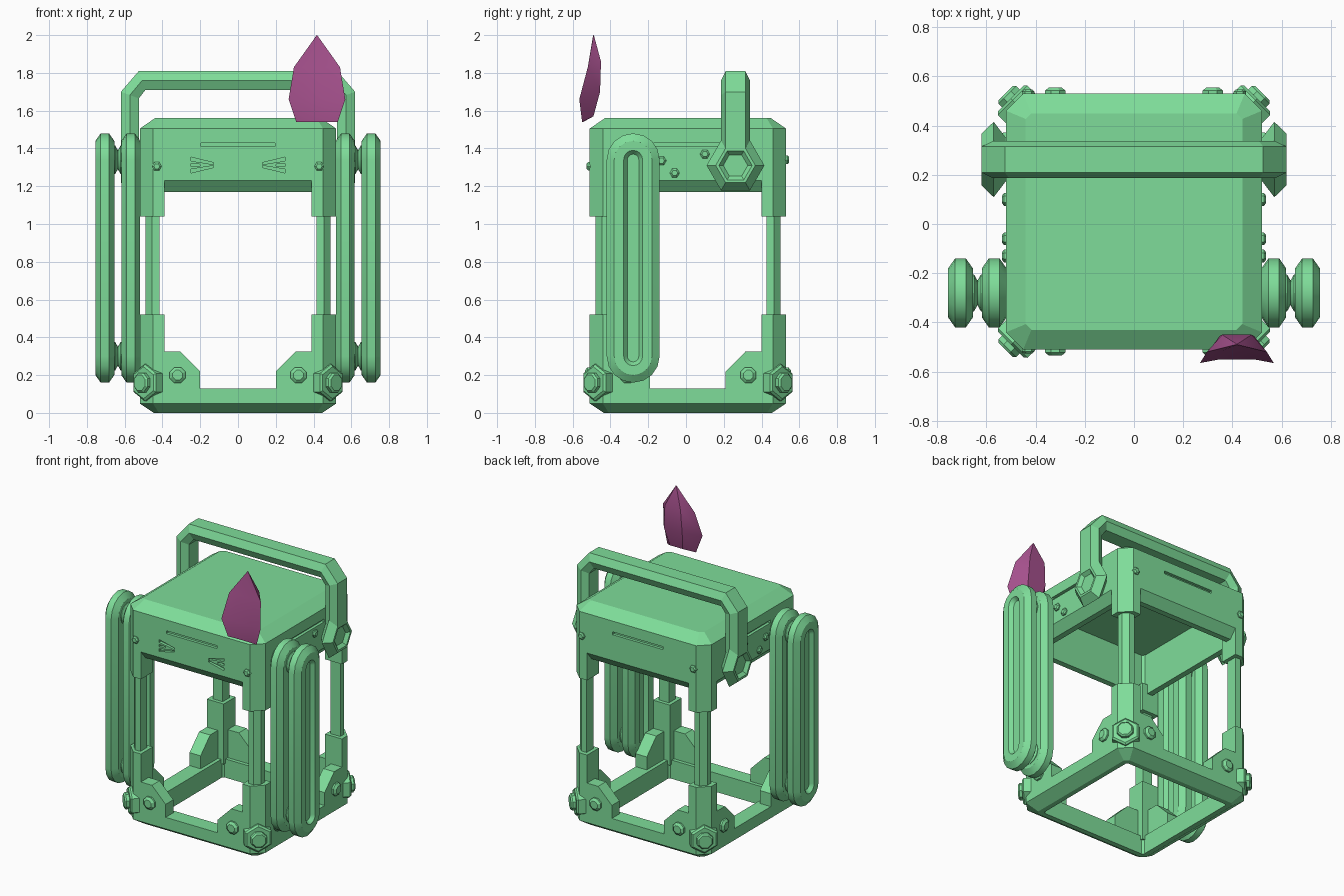
import bpy, bmesh, math
from mathutils import Vector

if "Cube" in bpy.data.objects:
    bpy.data.objects.remove(bpy.data.objects["Cube"], do_unlink=True)


def material(name, rgb):
    m = bpy.data.materials.new(name)
    m.use_nodes = True
    m.diffuse_color = (*rgb, 1)
    m.node_tree.nodes["Principled BSDF"].inputs["Base Color"].default_value = (*rgb, 1)
    return m


GREEN = material("mint green", (0.21, 0.72, 0.32))
PURPLE = material("plum purple", (0.37, 0.08, 0.26))
HALF, CY, CUT = 0.52, 0.01, 0.07     # frame half width, frame centre y, corner chamfer


def build(name, lofts, mat=GREEN, loop=False, smooth=0):
    """One object from several lofts; each loft is a list of point rings."""
    bm = bmesh.new()
    for rings in lofts:
        vs = [[bm.verts.new(p) for p in r] for r in rings]
        n = len(vs[0])
        pairs = list(zip(vs, vs[1:])) + ([(vs[-1], vs[0])] if loop else [])
        for a, b in pairs:
            for i in range(n):
                j = (i + 1) % n
                bm.faces.new((a[i], a[j], b[j], b[i]))
        if not loop:
            bm.faces.new(vs[0])
            bm.faces.new(vs[-1])
    bmesh.ops.recalc_face_normals(bm, faces=bm.faces)
    me = bpy.data.meshes.new(name)
    bm.to_mesh(me)
    bm.free()
    me.materials.append(mat)
    ob = bpy.data.objects.new(name, me)
    bpy.context.collection.objects.link(ob)
    if smooth:
        bpy.ops.object.select_all(action='DESELECT')
        ob.select_set(True)
        bpy.context.view_layer.objects.active = ob
        bpy.ops.object.shade_smooth_by_angle(angle=math.radians(smooth))
    return ob


def side(k, u, d, z):
    """Point on frame side k: u along the side, d outward from the centre."""
    a = k * math.pi / 2
    return Vector((u * math.cos(a) + d * math.sin(a),
                   CY + u * math.sin(a) - d * math.cos(a), z))


def square(inset, z):
    """Square ring of the frame with chamfered corners."""
    h, c = HALF - inset, max(CUT - 0.586 * inset, 0.012)
    return [side(k, u, h, z) for k in range(4) for u in (c - h, h - c)]


def turned(origin, axis, profile, sides=6, spin=0.0):
    """Rings of a turned part; profile is (distance along axis, radius)."""
    origin, axis = Vector(origin), Vector(axis).normalized()
    s = axis.cross(Vector((0, 0, 1))).normalized()
    up = s.cross(axis)
    angles = [spin + math.tau * i / sides for i in range(sides)]
    return [[origin + axis * d + (s * math.cos(a) + up * math.sin(a)) * r for a in angles]
            for d, r in profile]


def plate(k, outline, d0, d1):
    return [[side(k, u, d, z) for u, z in outline] for d in (d0, d1)]


# Hollow lid with bevelled top and bottom lip
lid = build("lid", [[square(*p) for p in (
    (0.09, 1.46), (0.09, 1.17), (0.05, 1.17), (0, 1.23), (0, 1.505), (0.08, 1.56))]])

# Engraved slots on every side and squinting eyes on the front
cuts = [plate(k, [(-0.195, 1.41), (0.195, 1.41), (0.195, 1.43), (-0.195, 1.43)],
              HALF - 0.02, HALF + 0.05) for k in range(4)]
upper = [(0.25, 0.042), (0.25, 0.022), (0.13, 0.003), (0.13, 0.013)]
middle = [(0.25, 0.008), (0.25, -0.008), (0.2, -0.004), (0.2, 0.004)]
for sx in (-1, 1):
    for stroke, flip in ((upper, 1), (middle, 1), (upper, -1)):
        cuts.append(plate(0, [(sx * u, 1.312 + flip * z) for u, z in stroke],
                          HALF - 0.02, HALF + 0.05))
cutter = build("engraving_cutter", cuts)
cutter.hide_render = True
mod = lid.modifiers.new("engraving", 'BOOLEAN')
mod.operation, mod.solver, mod.object = 'DIFFERENCE', 'EXACT', cutter
bpy.ops.object.select_all(action='DESELECT')
lid.select_set(True)
bpy.context.view_layer.objects.active = lid
bpy.ops.object.modifier_apply(modifier=mod.name)
bpy.data.objects.remove(cutter, do_unlink=True)

# Base ring
build("base_ring", [[square(*p) for p in (
    (0, 0.13), (0, 0.05), (0.075, 0), (0.11, 0), (0.11, 0.13))]], loop=True)


# Corner posts
def post(k, lo, hi, c, z0, z1):
    outline = [(lo, lo), (hi, lo), (hi, hi - c), (hi - c, hi), (lo, hi)]
    return [[side(k, u, d, z) for u, d in outline] for z in (z0, z1)]


for name, lo, hi, c, z0, z1 in (("upper_post", 0.39, HALF, CUT, 1.04, 1.235),
                                ("pole", 0.415, 0.49, 0.035, 0.5, 1.06),
                                ("lower_post", 0.39, HALF, CUT, 0.1, 0.52)):
    for k in range(4):
        build(f"{name}_{k + 1}", [post(k, lo, hi, c, z0, z1)])

# Gusset plates with bolts, and large bolts across the corners
gusset = [(0.39, 0.325), (0.305, 0.325), (0.2, 0.22), (0.2, 0.13), (0.39, 0.13)]
for k in range(4):
    out = side(k, 0, 1, 0) - side(k, 0, 0, 0)
    build(f"gussets_{k + 1}", [plate(k, [(s * u, z) for u, z in gusset], HALF - 0.085, HALF)
                               for s in (-1, 1)])
    build(f"gusset_bolts_{k + 1}",
          [turned(side(k, s * 0.32, HALF, 0.2), out,
                  [(-0.02, 0.045), (0.012, 0.045), (0.025, 0.028)], 8, math.pi / 8)
           for s in (-1, 1)])
    mid = HALF - CUT / 2
    diagonal = side(k, 1, 1, 0) - side(k, 0, 0, 0)
    build(f"corner_bolt_{k + 1}", [
        turned(side(k, mid, mid, 0.16), diagonal,
               [(-0.08, 0.098), (0.012, 0.098), (0.022, 0.085)], 6, math.pi / 6),
        turned(side(k, mid, mid, 0.16), diagonal,
               [(0, 0.055), (0.042, 0.055), (0.052, 0.045)], 8, math.pi / 8)])

# Small lid rivets
rivet = [(-0.02, 0.026), (0.008, 0.026), (0.016, 0.016)]
rivets = []
for sx in (-1, 1):
    for y, z in ((-0.13, 1.335), (-0.06, 1.27), (0.1, 1.37)):
        rivets.append(turned((sx * HALF, y, z), (sx, 0, 0), rivet))
    for sy, z in ((-1, 1.305), (1, 1.34)):
        rivets.append(turned((sx * 0.43, CY + sy * HALF, z), (0, sy, 0), rivet))
build("lid_rivets", rivets)

# Carrying handle with a six-sided section
half_path = [((0.62, 1.40), (0.525, 1.40)), ((0.62, 1.70), (0.525, 1.665)),
             ((0.525, 1.81), (0.49, 1.71))]
path = half_path + [tuple((-x, z) for x, z in p) for p in reversed(half_path)]
HY = 0.262
rings = []
for (ox, oz), (ix, iz) in path:
    mx, mz = (ox + ix) / 2, (oz + iz) / 2
    rings.append([(ox, HY - 0.052, oz), (ox, HY + 0.052, oz), (mx, HY + 0.076, mz),
                  (ix, HY + 0.052, iz), (ix, HY - 0.052, iz), (mx, HY - 0.076, mz)])
build("handle", [rings])


# Long rounded side loops, in pairs
def stadium(x, r, steps=8):
    pts = []
    for end in (0, 1):
        for i in range(steps + 1):
            a = math.pi * (end + i / steps)
            pts.append((x, -0.28 + r * math.cos(a),
                        0.82 + (0.52 if end == 0 else -0.52) + r * math.sin(a)))
    return pts


half = [(0.025, 0.03), (0.05, 0.05), (0.05, 0.1), (0.022, 0.14)]
loop_profile = [(-d, r) for d, r in half] + [(d, r) for d, r in reversed(half)]
for sx, label in ((1, "left"), (-1, "right")):
    # Handle hub
    build(f"handle_hub_{label}", [turned((0, HY, 1.31), (sx, 0, 0), [
        (0.5, 0.075), (0.522, 0.09), (0.57, 0.153), (0.62, 0.105),
        (0.62, 0.088), (0.598, 0.065)])])
    for part, cx in (("inner", 0.568), ("outer", 0.705)):
        build(f"{part}_loop_{label}",
              [[stadium(sx * (cx + d), r) for d, r in loop_profile]], smooth=30)
    # Spools joining each pair
    build(f"loop_spools_{label}", [turned((0, -0.28, z), (sx, 0, 0), [
        (0.6, 0.075), (0.622, 0.075), (0.636, 0.05), (0.65, 0.075), (0.67, 0.075)], 12)
        for z in (0.30, 1.34)], smooth=30)

# Pointed leaf-shaped flame: edge width, edge y, edge z, back width, back y, back z, front y
FX = 0.418
rows = [(0.11, -0.55, 1.54, 0.05, -0.49, 1.57, -0.545),
        (0.15, -0.565, 1.66, 0.07, -0.455, 1.70, -0.55),
        (0.122, -0.52, 1.83, 0.06, -0.45, 1.86, -0.515),
        (0.003, -0.49, 1.997, 0.001, -0.488, 2.0, -0.492)]
build("flame", [[[(FX - w, y, z), (FX - bw, by, bz), (FX + bw, by, bz),
                  (FX + w, y, z), (FX + bw, fy, z), (FX - bw, fy, z)]
                 for w, y, z, bw, by, bz, fy in rows]], PURPLE, smooth=40)
